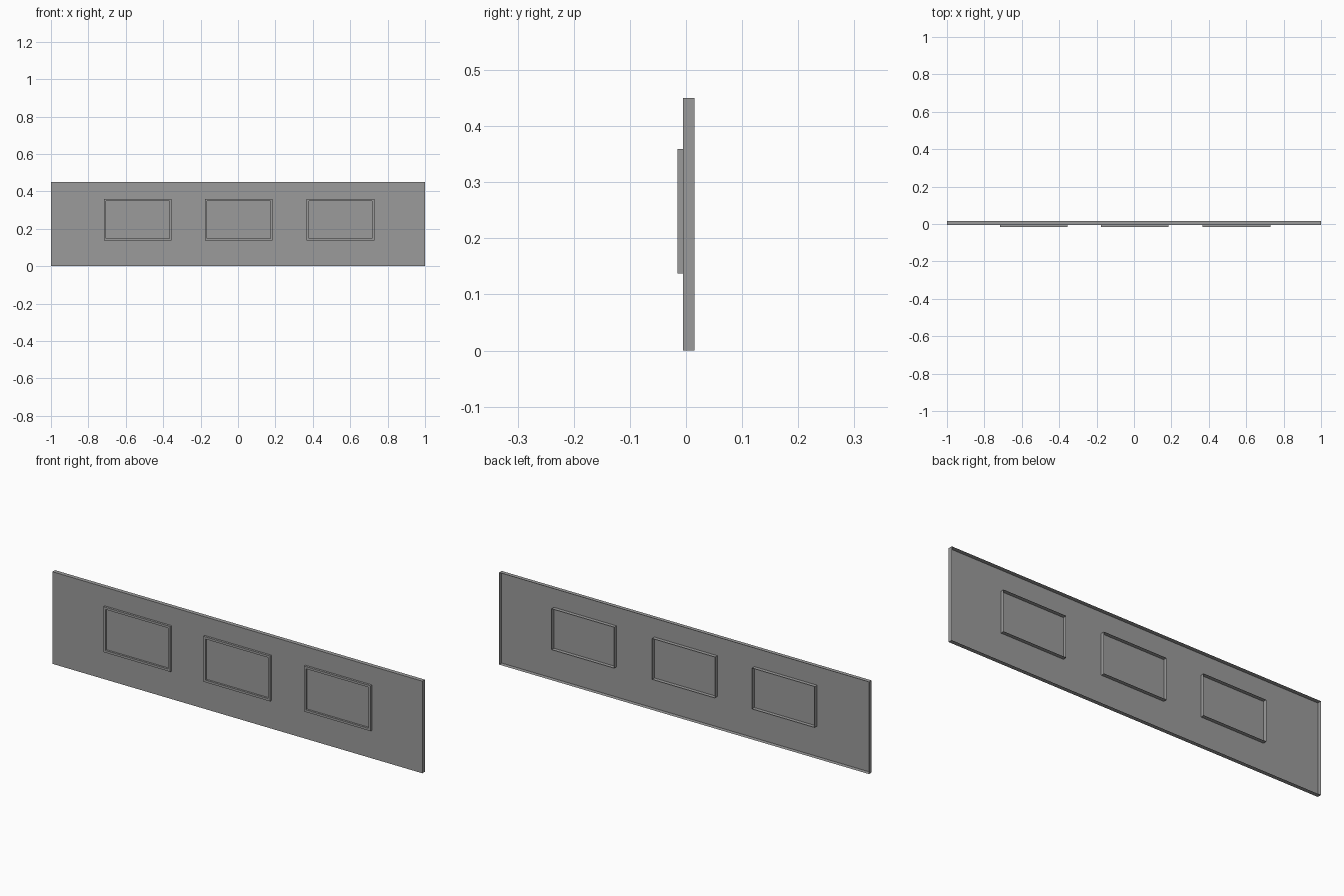
import bpy, bmesh

if "Cube" in bpy.data.objects:
    bpy.data.objects.remove(bpy.data.objects["Cube"])

FRONT, BACK = -0.005, 0.0152      # panel front plane and open back rim
FRAME = -0.0155                   # front plane of the raised frames
W, H, RING = 0.361, 0.222, 0.011  # window frame size and width

grey = bpy.data.materials.new("dark_grey")
grey.diffuse_color = (0.33, 0.33, 0.33, 1)
grey.use_nodes = True
grey.node_tree.nodes["Principled BSDF"].inputs["Base Color"].default_value = grey.diffuse_color


def link(name, bm):
    mesh = bpy.data.meshes.new(name)
    bm.to_mesh(mesh)
    bm.free()
    mesh.materials.append(grey)
    bpy.context.collection.objects.link(bpy.data.objects.new(name, mesh))


def loop(bm, x0, x1, z0, z1, y):
    return [bm.verts.new((x, y, z)) for x, z in ((x0, z0), (x1, z0), (x1, z1), (x0, z1))]


def bridge(bm, a, b):
    for i in range(4):
        j = (i + 1) % 4
        bm.faces.new((a[i], a[j], b[j], b[i]))


def pan(name, x0, x1, z0, z1, front, back):
    """Flat front with side walls and an open back."""
    bm = bmesh.new()
    a = loop(bm, x0, x1, z0, z1, front)
    bm.faces.new(a)
    bridge(bm, loop(bm, x0, x1, z0, z1, back), a)
    link(name, bm)


# main panel
pan("panel", -1, 1, 0, 0.45, FRONT, BACK)

for n, cx in enumerate((-0.536, 0.004, 0.548)):
    x0, x1, z0, z1 = cx - W / 2, cx + W / 2, 0.137, 0.137 + H
    inner = (x0 + RING, x1 - RING, z0 + RING, z1 - RING)
    # raised frame: outer wall, flat ring, inner wall
    bm = bmesh.new()
    loops = [loop(bm, x0, x1, z0, z1, FRONT), loop(bm, x0, x1, z0, z1, FRAME),
             loop(bm, *inner, FRAME), loop(bm, *inner, FRONT - 0.001)]
    for a, b in zip(loops, loops[1:]):
        bridge(bm, a, b)
    link(f"window_frame_{n}", bm)
    # pane with a return reaching into the panel
    pan(f"window_pane_{n}", *inner, FRONT - 0.001, 0.0135)
